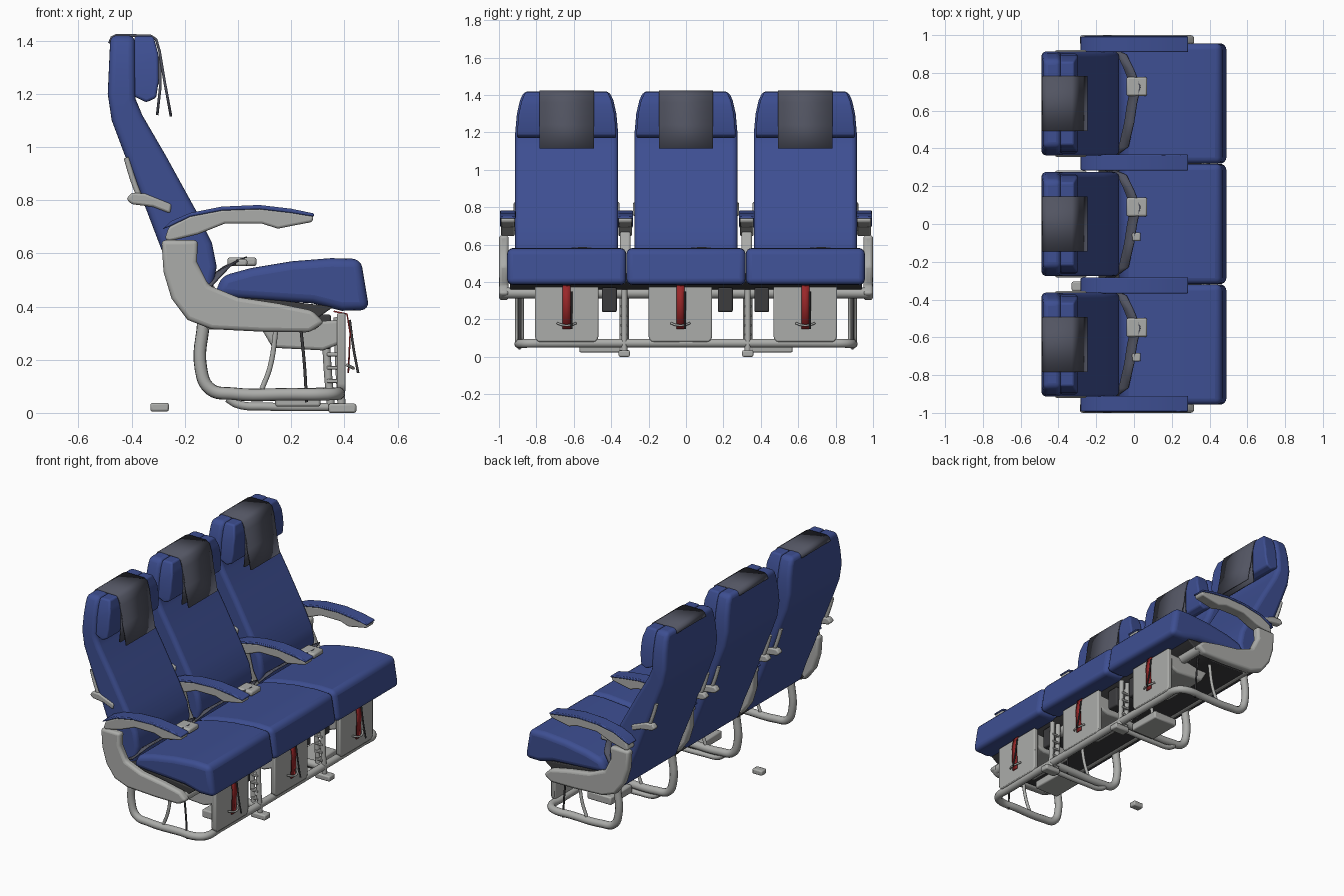
import bpy, bmesh, math
from mathutils import Vector


def material(name, r, g, b):
    m = bpy.data.materials.new(name)
    m.diffuse_color = (r, g, b, 1)
    return m


BLUE = material("blue upholstery", 0.047, 0.077, 0.285)
GREY = material("light grey", 0.41, 0.415, 0.40)
CLOTH = material("dark grey cloth", 0.085, 0.09, 0.122)
DARK = material("charcoal", 0.045, 0.045, 0.048)
RED = material("red strap", 0.32, 0.02, 0.022)


def finish(ob, mat, bevel=0.0, segs=3, angle=33):
    """Assign the colour, round the edges, smooth the shading."""
    ob.data.materials.append(mat)
    if bevel:
        b = ob.modifiers.new("round", 'BEVEL')
        b.width, b.segments = bevel, segs
        b.limit_method, b.angle_limit = 'ANGLE', math.radians(angle)
    bpy.ops.object.select_all(action='DESELECT')
    bpy.context.view_layer.objects.active = ob
    ob.select_set(True)
    bpy.ops.object.shade_smooth_by_angle(angle=math.radians(40))
    return ob


def prism(name, pts, y0, y1, mat, bevel=0.0, segs=3, half=None, cuts=()):
    """Side profile (x, z) extruded along y; half(z) narrows it, cuts add levels to bend at."""
    bm = bmesh.new()
    mid = (y0 + y1) / 2
    rings = [[bm.verts.new((x, y, z)) for x, z in pts] for y in (y0, y1)]
    n = len(pts)
    for i in range(n):
        j = (i + 1) % n
        bm.faces.new((rings[0][i], rings[0][j], rings[1][j], rings[1][i]))
    bm.faces.new(rings[0])
    bm.faces.new(rings[1][::-1])
    for z in cuts:
        bmesh.ops.bisect_plane(bm, geom=bm.verts[:] + bm.edges[:] + bm.faces[:], dist=0.001,
                               plane_co=(0, 0, z), plane_no=(0, 0, 1))
    if half:
        for v in bm.verts:
            v.co.y = mid + math.copysign(half(v.co.z), v.co.y - mid)
    bmesh.ops.recalc_face_normals(bm, faces=bm.faces)
    me = bpy.data.meshes.new(name)
    bm.to_mesh(me)
    bm.free()
    ob = bpy.data.objects.new(name, me)
    bpy.context.collection.objects.link(ob)
    return finish(ob, mat, bevel, segs)


def box(name, x0, x1, y0, y1, z0, z1, mat, bevel=0.008):
    return prism(name, [(x0, z0), (x1, z0), (x1, z1), (x0, z1)], y0, y1, mat, bevel, 2)


def tube(name, pts, r, mat):
    cu = bpy.data.curves.new(name, 'CURVE')
    cu.dimensions, cu.bevel_depth, cu.bevel_resolution = '3D', r, 3
    cu.resolution_u, cu.use_fill_caps = 6, True
    sp = cu.splines.new('BEZIER')
    sp.bezier_points.add(len(pts) - 1)
    for p, co in zip(sp.bezier_points, pts):
        p.co = co
        p.handle_left_type = p.handle_right_type = 'AUTO'
    ob = bpy.data.objects.new(name, cu)
    bpy.context.collection.objects.link(ob)
    bpy.ops.object.select_all(action='DESELECT')
    bpy.context.view_layer.objects.active = ob
    ob.select_set(True)
    bpy.ops.object.convert(target='MESH')
    return finish(bpy.context.view_layer.objects.active, mat)


def ribbon(name, pts, width, thick, mat):
    """Flat strap along a path; width is the full width vector."""
    w = Vector(width) / 2
    vs = [Vector(p) + s * w for p in pts for s in (-1, 1)]
    fs = [(2 * i, 2 * i + 1, 2 * i + 3, 2 * i + 2) for i in range(len(pts) - 1)]
    me = bpy.data.meshes.new(name)
    me.from_pydata(vs, [], fs)
    ob = bpy.data.objects.new(name, me)
    bpy.context.collection.objects.link(ob)
    m = ob.modifiers.new("thickness", 'SOLIDIFY')
    m.thickness, m.offset = thick, 0
    return finish(ob, mat)


LEVELS = [(0, 0.275), (1.2, 0.275), (1.3, 0.266), (1.37, 0.25), (1.45, 0.215)]


def back_half(z):
    """Half width of the seat back at height z."""
    for (z0, h0), (z1, h1) in zip(LEVELS, LEVELS[1:]):
        if z <= z1:
            return h0 + (h1 - h0) * (z - z0) / (z1 - z0)


def panel_half(z):
    """Rounded lower corners of the vest panel."""
    return 0.17 - 0.02 * max(0, (0.11 - z) / 0.03) ** 2


BACK = [(-0.48, 1.42), (-0.388, 1.42), (-0.385, 1.18), (-0.36, 1.12),
        (-0.27, 0.965), (-0.16, 0.765), (-0.098, 0.64), (-0.08, 0.55), (-0.10, 0.45),
        (-0.14, 0.36), (-0.19, 0.36), (-0.24, 0.50), (-0.29, 0.62), (-0.37, 0.83),
        (-0.43, 0.98), (-0.475, 1.10), (-0.49, 1.20)]
HEAD = [(-0.39, 1.417), (-0.318, 1.417), (-0.30, 1.35), (-0.298, 1.25), (-0.308, 1.185),
        (-0.345, 1.168), (-0.39, 1.19)]
CUSHION = [(-0.09, 0.44), (-0.06, 0.515), (0.05, 0.545), (0.2, 0.57), (0.35, 0.582),
           (0.462, 0.579), (0.494, 0.387), (0.39, 0.384), (0.28, 0.412), (0.0, 0.43)]
PIVOT = [(-0.42, 0.805), (-0.40, 0.828), (-0.35, 0.825), (-0.25, 0.785), (-0.255, 0.75),
         (-0.32, 0.775), (-0.40, 0.785)]

# three seats
for c in (-0.638, 0.0, 0.638):
    prism("seat_back", BACK, c - 0.275, c + 0.275, BLUE, 0.03, 4, back_half, (1.2, 1.3, 1.37))
    prism("headrest", HEAD, c - 0.26, c + 0.26, BLUE, 0.025, 4,
          lambda z: back_half(z) - 0.01, (1.2, 1.3, 1.37))
    prism("seat_cushion", CUSHION, c - 0.318, c + 0.318, BLUE, 0.032, 4)
    # headrest cloth, with its loose front flap
    ribbon("headrest_cover", [(-0.484, c, 1.39), (-0.475, c, 1.412), (-0.458, c, 1.42), (-0.33, c, 1.419),
                              (-0.308, c, 1.405), (-0.295, c, 1.36), (-0.275, c, 1.24), (-0.252, c, 1.115)],
           (0, 0.29, 0), 0.01, CLOTH)
    ribbon("cover_inner_flap", [(-0.294, c, 1.34), (-0.293, c, 1.22), (-0.304, c, 1.12)],
           (0, 0.28, 0), 0.01, CLOTH)
    # recline brackets tucked behind both edges of the back
    for s in (-1, 1):
        p = c + s * 0.263
        prism("recline_bracket", PIVOT, p - 0.02, p + 0.02, GREY, 0.008, 2)
        tube("bracket_rod", [(-0.37, p, 0.81), (-0.396, p, 0.88), (-0.42, p, 0.96)], 0.011, GREY)
    # lap belt and buckle
    ribbon("lap_belt", [(-0.13, c + 0.285, 0.46), (-0.065, c + 0.26, 0.535), (-0.03, c + 0.19, 0.56),
                        (0.01, c + 0.09, 0.572), (-0.01, c, 0.565), (-0.025, c - 0.1, 0.56),
                        (-0.055, c - 0.23, 0.54), (-0.13, c - 0.285, 0.46)],
           (0.05, 0, 0.026), 0.008, CLOTH)
    box("buckle", -0.04, 0.07, c + 0.04, c + 0.14, 0.552, 0.585, GREY, 0.01)
    if c < 0.5:
        box("belt_adjuster", -0.01, 0.035, c - 0.09, c - 0.045, 0.552, 0.578, GREY, 0.008)
    # life vest holder with red pull strap
    v = c if c else -0.03
    prism("vest_panel", [(0.372, 0.08), (0.405, 0.08), (0.405, 0.375), (0.372, 0.375)],
          v - 0.17, v + 0.17, GREY, 0.009, 2, panel_half, (0.087, 0.097, 0.11))
    prism("vest_tray", [(0.08, 0.33), (0.13, 0.245), (0.32, 0.235), (0.385, 0.26), (0.385, 0.35)],
          v - 0.165, v + 0.165, GREY, 0.012)
    ribbon("pull_strap", [(0.36, v, 0.382), (0.41, v, 0.372), (0.422, v, 0.30), (0.415, v, 0.15)],
           (0, 0.042, 0), 0.006, RED)
    tube("pull_handle", [(0.41, v - 0.05, 0.18), (0.43, v - 0.02, 0.17), (0.43, v + 0.02, 0.17),
                         (0.41, v + 0.05, 0.18)], 0.006, GREY)
    tube("pull_cord", [(0.42, v + 0.025, 0.35), (0.435, v + 0.025, 0.24), (0.452, v + 0.025, 0.15)],
         0.005, DARK)

ARM = [(-0.275, 0.655), (-0.26, 0.70), (-0.18, 0.742), (-0.05, 0.766), (0.08, 0.771),
       (0.2, 0.757), (0.285, 0.74), (0.28, 0.718), (0.21, 0.705), (0.15, 0.693),
       (0.09, 0.712), (-0.05, 0.712), (-0.15, 0.672), (-0.26, 0.645)]
PAD = [(-0.285, 0.69), (-0.25, 0.722), (-0.18, 0.752), (-0.06, 0.776), (0.08, 0.782),
       (0.2, 0.768), (0.286, 0.75), (0.286, 0.738), (0.2, 0.752), (0.08, 0.766),
       (-0.06, 0.761), (-0.18, 0.738), (-0.25, 0.704)]
SHROUD = [(-0.288, 0.65), (-0.15, 0.65), (-0.155, 0.57), (-0.11, 0.48), (0.0, 0.435),
          (0.15, 0.412), (0.28, 0.385), (0.325, 0.34), (0.27, 0.303), (0.1, 0.305),
          (-0.1, 0.315), (-0.19, 0.35), (-0.25, 0.43), (-0.28, 0.53)]
INNER = [(-0.27, 0.67), (-0.16, 0.67), (-0.13, 0.55), (-0.06, 0.42), (-0.06, 0.34),
         (-0.16, 0.34), (-0.24, 0.45), (-0.27, 0.55)]

# armrests and their supports
for y in (-0.952, -0.325, 0.325, 0.952):
    prism("armrest_body", ARM, y - 0.037, y + 0.037, GREY, 0.01, 3)
    prism("armrest_pad", PAD, y - 0.042, y + 0.042, BLUE, 0.005, 2)
    if abs(y) < 0.5:
        prism("inner_support", INNER, y - 0.028, y + 0.028, GREY, 0.01, 2)

for s in (-1, 1):
    # side shroud
    prism("side_shroud", SHROUD, min(s * 0.948, s), max(s * 0.948, s), GREY, 0.016, 3)
    # inner floor leg: ladder-shaped front post, floor rail and fitting
    y = s * 0.33
    for x0, x1 in ((0.375, 0.39), (0.33, 0.35)):
        tube("front_leg_post", [(x1, y, 0.02), (x0 + 0.005, y, 0.2), (x0, y, 0.36)], 0.016, GREY)
    for z in (0.06, 0.12, 0.17, 0.22, 0.27):
        box("leg_rung", 0.335, 0.385, y - 0.02, y + 0.02, z - 0.007, z + 0.007, GREY, 0.003)
    tube("floor_rail", [(-0.04, y, 0.055), (0.0, y, 0.032), (0.1, y, 0.024), (0.40, y, 0.022)], 0.016, GREY)
    box("floor_fitting", 0.34, 0.445, y - 0.03, y + 0.03, 0.0, 0.035, GREY)
    tube("inner_leg", [(-0.13, y, 0.34), (-0.14, y, 0.17), (-0.105, y, 0.09), (-0.02, y, 0.072),
                       (0.2, y, 0.07), (0.38, y, 0.072)], 0.025, GREY)
    # floor electronics box
    a, b = sorted((s * 0.35, s * 0.57))
    box("floor_box", 0.14, 0.31, a, b, 0.024, 0.075, GREY)
    # braces
    for yy in (y, s * 0.89):
        tube("diagonal_brace", [(0.09, yy, 0.09), (0.12, yy, 0.17), (0.145, yy, 0.33)], 0.01, GREY)
        tube("brace_rod", [(0.258, yy, 0.04), (0.25, yy, 0.18), (0.235, yy, 0.33)], 0.006, DARK)

# outer legs joined by the front baggage bar in one bent tube
half = [(-0.13, 0.89, 0.34), (-0.14, 0.89, 0.17), (-0.105, 0.89, 0.09), (-0.02, 0.89, 0.072),
        (0.2, 0.89, 0.07), (0.33, 0.885, 0.07), (0.37, 0.85, 0.072), (0.375, 0.75, 0.073)]
tube("outer_legs_and_baggage_bar", half + [(x, -y, z) for x, y, z in reversed(half)], 0.024, GREY)

# cross beams, seat pan and stray floor fitting
for x in (-0.1, 0.28):
    tube("cross_beam", [(x, -0.97, 0.342), (x, 0, 0.342), (x, 0.97, 0.342)], 0.03, GREY)
prism("seat_pan", [(-0.19, 0.37), (-0.10, 0.318), (0.15, 0.312), (0.27, 0.335), (0.36, 0.40),
                   (0.0, 0.44), (-0.12, 0.45)], -0.94, 0.94, DARK, 0.006, 2)
box("rear_floor_fitting", -0.33, -0.26, -0.355, -0.305, 0.005, 0.038, GREY)

# dark control boxes under the front edge
for y in (-0.41, 0.21, 0.405):
    box("control_box", 0.27, 0.35, y - 0.04, y + 0.04, 0.24, 0.37, DARK)
